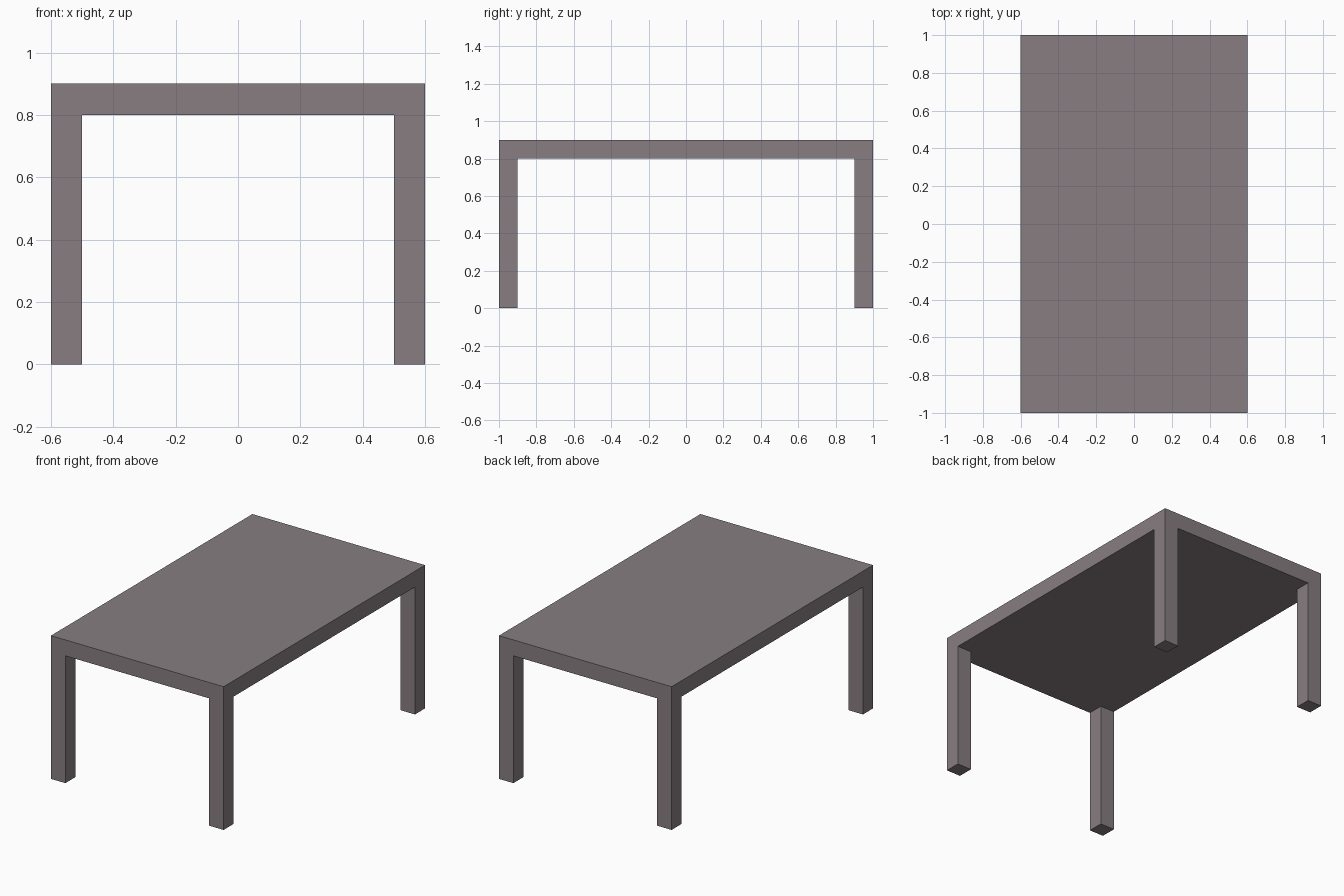
import bpy

if "Cube" in bpy.data.objects:
    bpy.data.objects.remove(bpy.data.objects["Cube"])

mat = bpy.data.materials.new("warm_grey")
mat.diffuse_color = (0.242, 0.207, 0.220, 1.0)
mat.use_nodes = True
mat.node_tree.nodes["Principled BSDF"].inputs["Base Color"].default_value = mat.diffuse_color


def box(name, size, centre):
    bpy.ops.mesh.primitive_cube_add(size=1, location=centre)
    ob = bpy.context.object
    ob.name = name
    ob.scale = size
    bpy.ops.object.transform_apply(location=False, rotation=False, scale=True)
    ob.data.materials.append(mat)
    return ob


WIDTH, LENGTH, HEIGHT, THICK = 1.2, 2.0, 0.9, 0.1
LEG_HEIGHT = HEIGHT - THICK

# Solid slab top
box("table_top", (WIDTH, LENGTH, THICK), (0, 0, HEIGHT - THICK / 2))

# Four square legs, flush with the corners
for sy, end in ((-1, "front"), (1, "back")):
    for sx, side in ((-1, "left"), (1, "right")):
        box(f"{end}_{side}_leg", (THICK, THICK, LEG_HEIGHT),
            (sx * (WIDTH - THICK) / 2, sy * (LENGTH - THICK) / 2, LEG_HEIGHT / 2))
